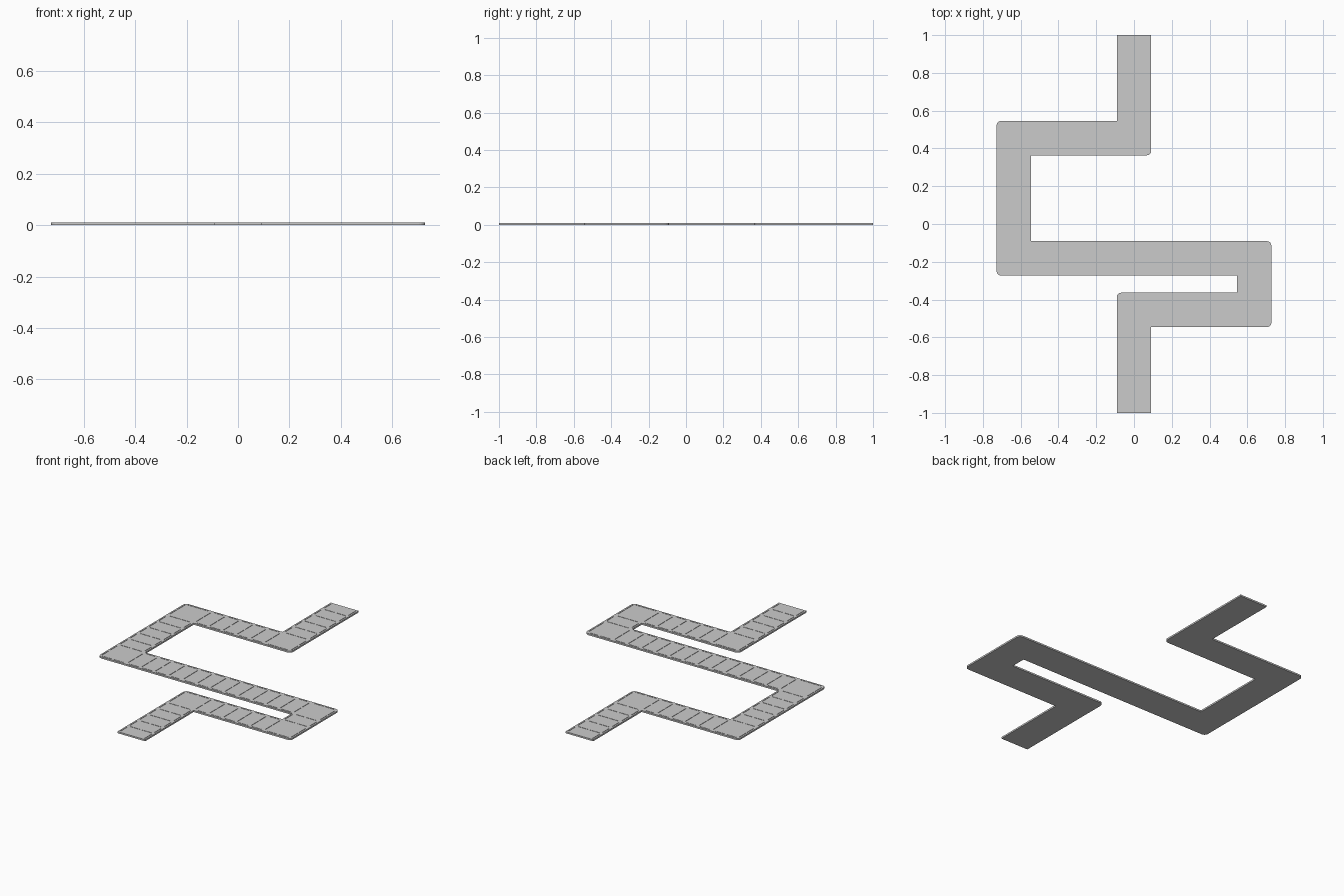
import bpy, bmesh, math
from mathutils import Vector, Matrix

if "Cube" in bpy.data.objects:
    bpy.data.objects.remove(bpy.data.objects["Cube"])

U = 1 / 11          # one paving strip; the path is two strips wide
H = 0.0095          # slab thickness
GROOVE_W, GROOVE_D = 0.003, 0.003

# centre line of the winding path, in strip units
route = [Vector(p) for p in [(0, 11), (0, 5), (-7, 5), (-7, -2),
                             (7, -2), (7, -5), (0, -5), (0, -11)]]
dirs = [(b - a).normalized() for a, b in zip(route, route[1:])]


def left(d):
    return Vector((-d.y, d.x))


def side_outline(sign):
    """One edge of the path, with rounded outer corners and sharp inner ones."""
    pts = [route[0] + left(dirs[0]) * sign]
    for p, d0, d1 in zip(route[1:-1], dirs, dirs[1:]):
        corner = p + (left(d0) + left(d1)) * sign
        outer = d0.cross(d1) * sign < 0
        if outer:
            r = 0.25
            c = corner - d0 * r + d1 * r
            for i in range(5):
                a = i * math.pi / 8
                pts.append(c + d0 * r * math.sin(a) - d1 * r * math.cos(a))
        else:
            pts.append(corner)
    pts.append(route[-1] + left(dirs[-1]) * sign)
    return pts


def make_object(name, bm):
    bmesh.ops.recalc_face_normals(bm, faces=bm.faces)
    mesh = bpy.data.meshes.new(name)
    bm.to_mesh(mesh)
    bm.free()
    ob = bpy.data.objects.new(name, mesh)
    bpy.context.collection.objects.link(ob)
    return ob


# path slab
bm = bmesh.new()
outline = side_outline(1) + side_outline(-1)[::-1]
face = bm.faces.new([bm.verts.new((p.x * U, p.y * U, 0)) for p in outline])
ext = bmesh.ops.extrude_face_region(bm, geom=[face])
bmesh.ops.translate(bm, vec=(0, 0, H),
                    verts=[v for v in ext["geom"] if isinstance(v, bmesh.types.BMVert)])
slab = make_object("path_slab", bm)

# shallow grooves cut into the top
cut = bmesh.new()


def groove(pos, along, length):
    size = Vector((length, GROOVE_W)) if abs(along.x) > 0.5 else Vector((GROOVE_W, length))
    m = Matrix.Translation((pos.x * U, pos.y * U, H)) @ Matrix.Diagonal(
        (size.x, size.y, GROOVE_D * 2, 1))
    bmesh.ops.create_cube(cut, size=1, matrix=m)


for i, d in enumerate(dirs):
    a, b, n = route[i], route[i + 1], left(dirs[i])
    start = a + d * (0 if i == 0 else 1)
    end = b - d * (0 if i == len(dirs) - 1 else 1)
    count = round((end - start).length)
    # seams across the path, split at the centre
    for k in range(count + 1):
        if (i == 0 and k == 0) or (i == len(dirs) - 1 and k == count):
            continue
        for s in (-1, 1):
            groove(start + d * k + n * s * 0.4, n, 0.064)
    # short border lines beside each strip
    for k in range(count):
        for s in (-1, 1):
            groove(start + d * (k + 0.5) + n * s * 0.88, d, 0.064)

# border lines on the outer sides of each corner plate
for p, d0, d1 in zip(route[1:-1], dirs, dirs[1:]):
    for out, along in ((d0, d1), (-d1, d0)):
        for s in (-1, 1):
            groove(p + out * 0.88 + along * s * 0.4, along, 0.064)

cutter = make_object("groove_cutter", cut)
cutter.hide_render = True
cutter.hide_set(True)
mod = slab.modifiers.new("grooves", "BOOLEAN")
mod.operation = "DIFFERENCE"
mod.solver = "EXACT"
mod.object = cutter
